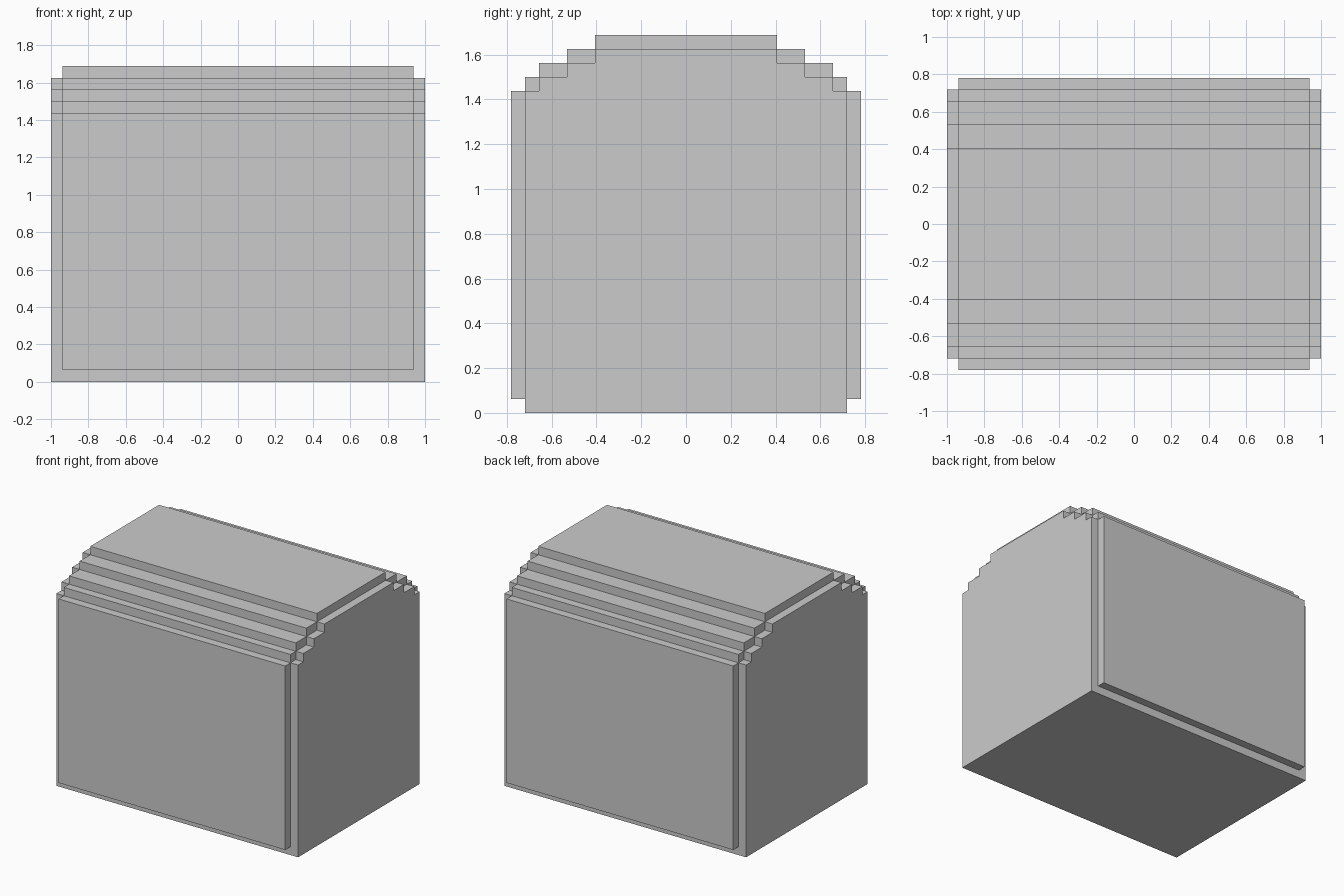
import bpy, bmesh

if "Cube" in bpy.data.objects:
    bpy.data.objects.remove(bpy.data.objects["Cube"])

U = 1 / 16                      # one block step
X_END, X_PANEL = 16 * U, 15 * U
TOP = 27 * U

# Stair corners (y, z) shared by the end profile and the raised middle section
S = [(12.5 * U, 1 * U), (11.5 * U, 23 * U), (10.5 * U, 24 * U),
     (8.5 * U, 25 * U), (6.5 * U, 26 * U)]
base = [(S[1][0], 0), (S[1][0], U)]


def closed(half):
    """Mirror a half profile across y = 0 into a closed loop."""
    return half + [(-y, z) for y, z in reversed(half)]


# End profile: the corners stepping inwards
end_half = base + [S[1]]
for a, b in zip(S[1:], S[2:]):
    end_half += [(b[0], a[1]), b]

# Middle profile: the same corners, one step proud
mid_half = list(base)
for a, b in zip(S, S[1:] + [(0, TOP)]):
    mid_half += [a, (a[0], b[1])]

bm = bmesh.new()


def face(points):
    return bm.faces.new([bm.verts.new(p) for p in points])


def strip(profile, x0, x1):
    """Walls of a profile swept along x, without caps."""
    for (y0, z0), (y1, z1) in zip(profile, profile[1:] + profile[:1]):
        face([(x0, y0, z0), (x1, y0, z0), (x1, y1, z1), (x0, y1, z1)])


def rect(x, y0, y1, z0, z1):
    face([(x, y0, z0), (x, y1, z0), (x, y1, z1), (x, y0, z1)])


# Raised middle section
strip(closed(mid_half), -X_PANEL, X_PANEL)

for s in (-1, 1):
    # Recessed end with its cap
    strip(closed(end_half), s * X_PANEL, s * X_END)
    face([(s * X_END, y, z) for y, z in closed(end_half)])
    # Exposed ends of the raised slats, side panels and top board
    for a, b in zip(S, S[1:]):
        for m in (-1, 1):
            rect(s * X_PANEL, m * b[0], m * a[0], a[1], b[1])
    rect(s * X_PANEL, -S[-1][0], S[-1][0], S[-1][1], TOP)

# Weld, clean flat areas, orient outwards
bmesh.ops.remove_doubles(bm, verts=bm.verts[:], dist=1e-4)
bmesh.ops.recalc_face_normals(bm, faces=bm.faces[:])
bmesh.ops.dissolve_limit(bm, angle_limit=0.01, verts=bm.verts[:], edges=bm.edges[:])

mesh = bpy.data.meshes.new("stepped_chest")
bm.to_mesh(mesh)
bm.free()
bpy.context.collection.objects.link(bpy.data.objects.new("stepped_chest", mesh))
